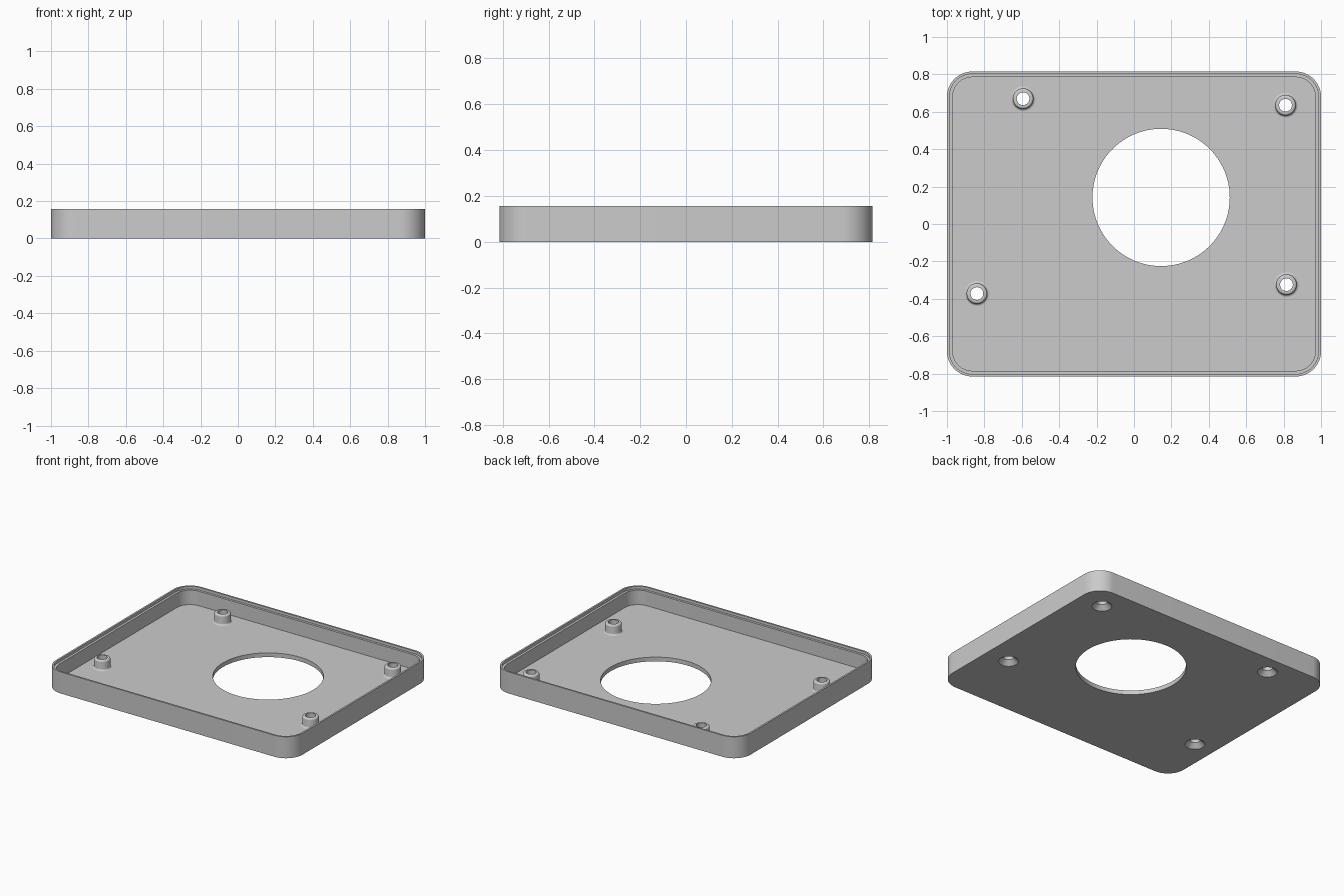
import bpy
import bmesh
from math import cos, sin, pi, radians

if "Cube" in bpy.data.objects:
    bpy.data.objects.remove(bpy.data.objects["Cube"], do_unlink=True)

HALF_X, HALF_Y, HEIGHT = 1.0, 0.815, 0.157
CORNER, WALL, FLOOR = 0.135, 0.03, 0.031
LIP, LIP_DEPTH = 0.013, 0.02
WINDOW = (0.145, 0.142, 0.367)
BOSSES = {
    "back_right_boss": (-0.593, 0.67),
    "back_left_boss": (0.81, 0.635),
    "front_right_boss": (-0.84, -0.372),
    "front_left_boss": (0.815, -0.324),
}
SINK_R, BORE_R, BOSS_R, BOSS_TOP, FILLET = 0.066, 0.034, 0.055, 0.103, 0.012

# Single plastic colour
plastic = bpy.data.materials.new("grey_plastic")
plastic.use_nodes = True
GREY = (0.6, 0.6, 0.6, 1)
plastic.diffuse_color = GREY
plastic.node_tree.nodes["Principled BSDF"].inputs["Base Color"].default_value = GREY


def circle(bm, x, y, r, z, n=64):
    return [bm.verts.new((x + r * cos(2 * pi * i / n), y + r * sin(2 * pi * i / n), z))
            for i in range(n)]


def rounded_rect(bm, inset, z, steps=14):
    r = CORNER - inset
    ring = []
    for q, (sx, sy) in enumerate([(1, 1), (-1, 1), (-1, -1), (1, -1)]):
        for i in range(steps + 1):
            a = pi / 2 * (q + i / steps)
            ring.append(bm.verts.new((sx * (HALF_X - CORNER) + r * cos(a),
                                      sy * (HALF_Y - CORNER) + r * sin(a), z)))
    return ring


def bridge(bm, a, b):
    n = len(a)
    for i in range(n):
        j = (i + 1) % n
        bm.faces.new((a[i], a[j], b[j], b[i]))


def fill(bm, rings, up):
    """Flat face bounded by the first ring, with the others as holes."""
    edges = []
    for ring in rings:
        for i, v in enumerate(ring):
            w = ring[(i + 1) % len(ring)]
            edges.append(bm.edges.get((v, w)) or bm.edges.new((v, w)))
    made = bmesh.ops.triangle_fill(bm, edges=edges, use_beauty=True, normal=(0, 0, up))
    for f in made["geom"]:
        if isinstance(f, bmesh.types.BMFace):
            f.normal_update()
            if f.normal.z * up < 0:
                f.normal_flip()


def finish(bm, name):
    mesh = bpy.data.meshes.new(name)
    bm.normal_update()
    bm.to_mesh(mesh)
    bm.free()
    mesh.materials.append(plastic)
    obj = bpy.data.objects.new(name, mesh)
    bpy.context.collection.objects.link(obj)
    bpy.ops.object.select_all(action="DESELECT")
    obj.select_set(True)
    bpy.context.view_layer.objects.active = obj
    bpy.ops.object.shade_smooth_by_angle(angle=radians(30))


# Tray: outer wall, stepped lip, inner wall, and floor with openings
bm = bmesh.new()
section = [(0, 0), (0, HEIGHT), (LIP, HEIGHT), (LIP, HEIGHT - LIP_DEPTH),
           (WALL, HEIGHT - LIP_DEPTH), (WALL, FLOOR)]
rings = [rounded_rect(bm, inset, z) for inset, z in section]
for a, b in zip(rings, rings[1:]):
    bridge(bm, a, b)
window_low = circle(bm, *WINDOW, 0, 96)
window_high = circle(bm, *WINDOW, FLOOR, 96)
bridge(bm, window_high, window_low)
sinks = [circle(bm, x, y, SINK_R, 0, 48) for x, y in BOSSES.values()]
bases = [circle(bm, x, y, BOSS_R + FILLET, FLOOR, 48) for x, y in BOSSES.values()]
fill(bm, [rings[0], window_low] + sinks, -1)
fill(bm, [rings[-1], window_high] + bases, 1)
finish(bm, "tray")

# Screw bosses: base fillet, rounded top, bore and countersink
arc = [pi / 2 * i / 5 for i in range(6)]
profile = [(BOSS_R + FILLET * (1 - sin(a)), FLOOR + FILLET * (1 - cos(a))) for a in arc]
profile += [(BOSS_R - FILLET * (1 - cos(a)), BOSS_TOP - FILLET * (1 - sin(a))) for a in arc]
profile += [(BORE_R, BOSS_TOP), (BORE_R, SINK_R - BORE_R), (SINK_R, 0)]
for name, (x, y) in BOSSES.items():
    bm = bmesh.new()
    rings = [circle(bm, x, y, r, z, 48) for r, z in profile]
    for a, b in zip(rings, rings[1:]):
        bridge(bm, a, b)
    finish(bm, name)
